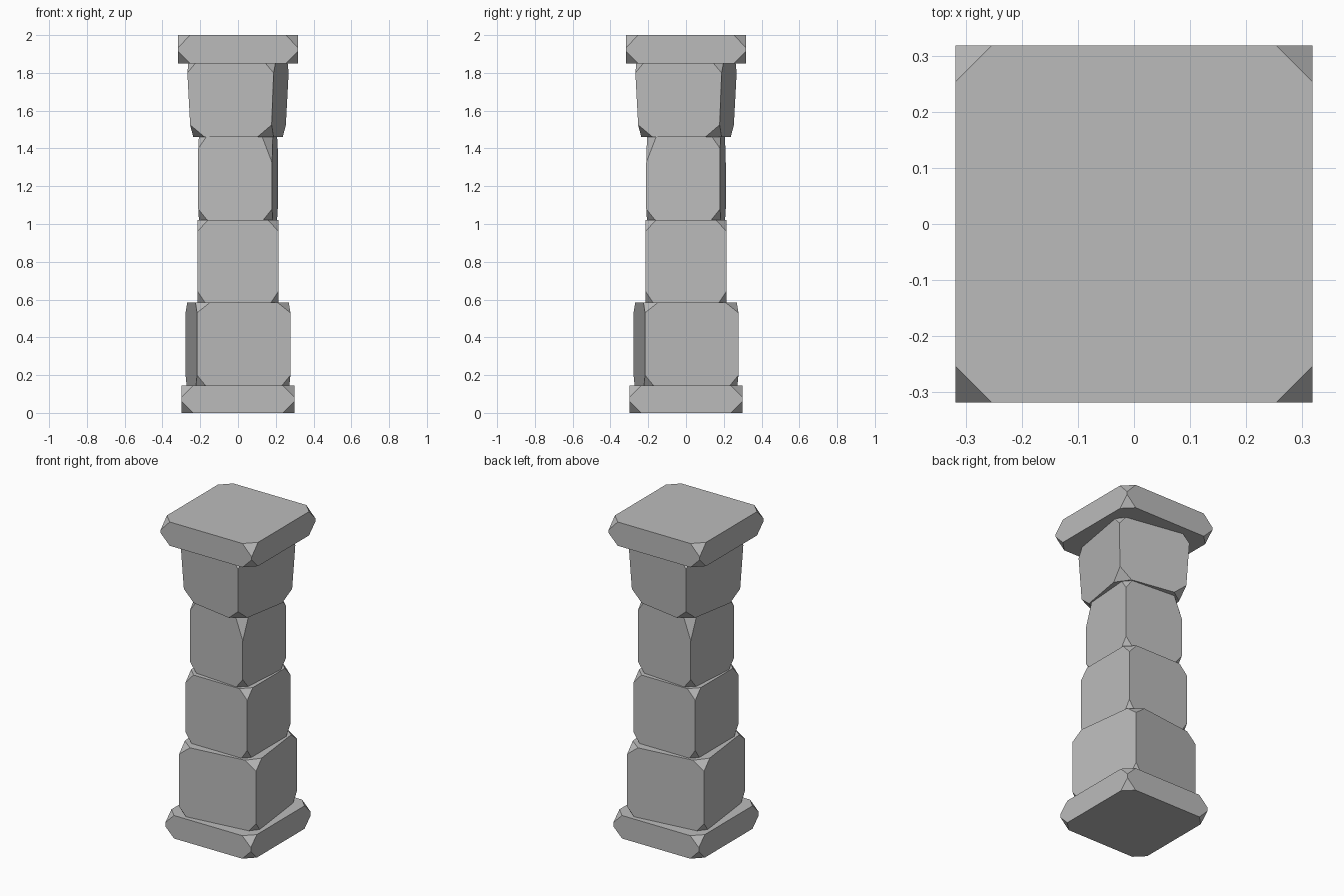
import bpy, bmesh, math
from mathutils import Matrix, Vector

cube = bpy.data.objects.get("Cube")
if cube:
    bpy.data.objects.remove(cube, do_unlink=True)

stone = bpy.data.materials.new("grey stone")
stone.use_nodes = True
GREY = (0.5, 0.5, 0.5, 1)
stone.diffuse_color = GREY
stone.node_tree.nodes["Principled BSDF"].inputs["Base Color"].default_value = GREY


def chipped_block(name, z, half, twist, low_chip, high_chip, long_chip=None):
    """Square block with chipped corners; pairs are (bottom, top), chips are (across, up).
    long_chip replaces the top chip on one diagonal pair of corners."""
    bm = bmesh.new()

    def corner(sx, sy, level):
        return Vector((sx * half[level], sy * half[level], z[level]))

    for level in (0, 1):
        for sx in (-1, 1):
            for sy in (-1, 1):
                across, up = high_chip if level else low_chip
                if long_chip and level and sx != sy:
                    across, up = long_chip
                here = corner(sx, sy, level)
                # One point along each of the three edges leaving the corner
                for there, cut in ((corner(-sx, sy, level), across),
                                   (corner(sx, -sy, level), across),
                                   (corner(sx, sy, 1 - level), up)):
                    step = there - here
                    bm.verts.new(here + step * (cut / step.length))
    bmesh.ops.convex_hull(bm, input=bm.verts)
    bmesh.ops.dissolve_limit(bm, angle_limit=math.radians(1),
                             verts=bm.verts, edges=bm.edges)
    bmesh.ops.recalc_face_normals(bm, faces=bm.faces)
    bm.transform(Matrix.Rotation(math.radians(twist), 4, "Z"))
    mesh = bpy.data.meshes.new(name)
    bm.to_mesh(mesh)
    bm.free()
    mesh.materials.append(stone)
    obj = bpy.data.objects.new(name, mesh)
    bpy.context.collection.objects.link(obj)


# Stacked stones from the ground up
chipped_block("base_slab", (0, 0.145), (0.298, 0.298), 0, (0.06, 0.06), (0.06, 0.06))
chipped_block("lower_block", (0.145, 0.585), (0.249, 0.249), 7, (0.045, 0.055), (0.07, 0.055))
chipped_block("middle_block", (0.585, 1.02), (0.215, 0.215), 0, (0.04, 0.06), (0.055, 0.06))
chipped_block("upper_block", (1.02, 1.46), (0.196, 0.196), -4.4, (0.048, 0.06), (0.042, 0.06),
              long_chip=(0.052, 0.135))
chipped_block("flared_block", (1.46, 1.85), (0.216, 0.234), -9.9, (0.075, 0.065), (0.045, 0.05))
chipped_block("cap_slab", (1.85, 2), (0.318, 0.318), 0, (0.064, 0.064), (0.064, 0.068))
